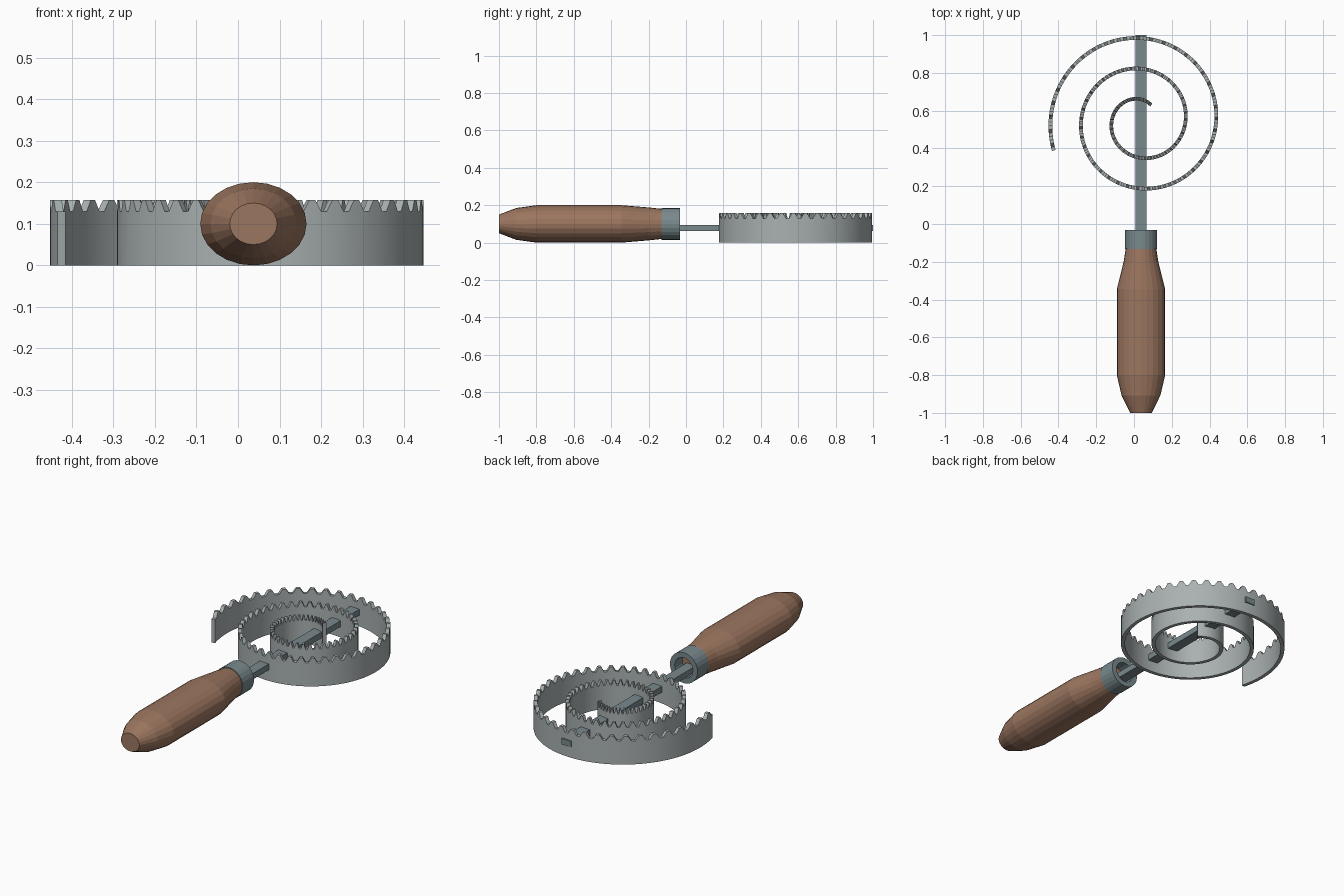
import bpy, bmesh
from math import sin, cos, pi, radians

if "Cube" in bpy.data.objects:
    bpy.data.objects.remove(bpy.data.objects["Cube"])

CX, CY, CZ = 0.037, 0.5455, 0.1   # tool axis x, spiral centre y, handle axis z


def material(name, rgb):
    m = bpy.data.materials.new(name)
    m.diffuse_color = (*rgb, 1)
    m.use_nodes = True
    m.node_tree.nodes["Principled BSDF"].inputs["Base Color"].default_value = m.diffuse_color
    return m


WOOD = material("wood", (0.33, 0.18, 0.115))
BLADE = material("blade_steel", (0.40, 0.44, 0.44))
STEEL = material("dark_steel", (0.19, 0.25, 0.27))


def make_object(name, bm, mat):
    bmesh.ops.recalc_face_normals(bm, faces=bm.faces)
    me = bpy.data.meshes.new(name)
    bm.to_mesh(me)
    bm.free()
    me.materials.append(mat)
    ob = bpy.data.objects.new(name, me)
    bpy.context.collection.objects.link(ob)
    return ob


def skin(bm, rings, closed):
    """Bridge successive vertex rings, then cap the ends or close the loop."""
    n = len(rings[0])
    pairs = list(zip(rings, rings[1:]))
    if closed:
        pairs.append((rings[-1], rings[0]))
    for a, b in pairs:
        for i in range(n):
            j = (i + 1) % n
            bm.faces.new((a[i], a[j], b[j], b[i]))
    if not closed:
        bm.faces.new(rings[0])
        bm.faces.new(rings[-1])


def lathe(name, profile, mat, sides=24, closed=False):
    """Elliptical lathe along y; profile rows are (y, radius_x, radius_z)."""
    bm = bmesh.new()
    rings = [[bm.verts.new((CX + rx * cos(2 * pi * k / sides), y,
                            CZ + rz * sin(2 * pi * k / sides)))
              for k in range(sides)] for y, rx, rz in profile]
    skin(bm, rings, closed)
    return make_object(name, bm, mat)


# Wooden grip with tapered ends
lathe("handle", [(-1.0, 0.057, 0.05), (-0.907, 0.103, 0.085), (-0.8, 0.128, 0.1),
                 (-0.345, 0.128, 0.1), (-0.2, 0.092, 0.088), (-0.125, 0.08, 0.08),
                 (-0.1, 0.06, 0.06)], WOOD)

# Hollow collar at the front of the grip
lathe("ferrule", [(-0.132, 0.085, 0.085), (-0.033, 0.085, 0.085),
                  (-0.033, 0.056, 0.056), (-0.132, 0.056, 0.056)], STEEL, closed=True)

# Flat bar running through the spiral
bm = bmesh.new()
bmesh.ops.create_cube(bm, size=1)
for v in bm.verts:
    v.co = (CX + v.co.x * 0.058, 0.43 + v.co.y * 1.14, 0.078 + v.co.z * 0.033)
make_object("support_bar", bm, STEEL)

# Toothed spiral strip: 40 teeth per turn, four steps per tooth
bm = bmesh.new()
START, END, STEP, HALF = 57, 918, 2.25, 0.01
rings = []
for i in range(round((END - START) / STEP) + 1):
    deg = START + i * STEP
    a = radians(deg)
    r = 0.1145 + 0.162 * (deg - 90) / 360
    top = 0.157 if i % 4 < 2 else 0.13
    rings.append([bm.verts.new((CX + q * cos(a), CY + q * sin(a), z))
                  for q, z in ((r - HALF, 0), (r + HALF, 0),
                               (r + HALF, top), (r - HALF, top))])
skin(bm, rings, False)
spiral = make_object("toothed_spiral", bm, BLADE)
bpy.context.view_layer.objects.active = spiral
spiral.select_set(True)
bpy.ops.object.shade_smooth_by_angle(angle=radians(25))
